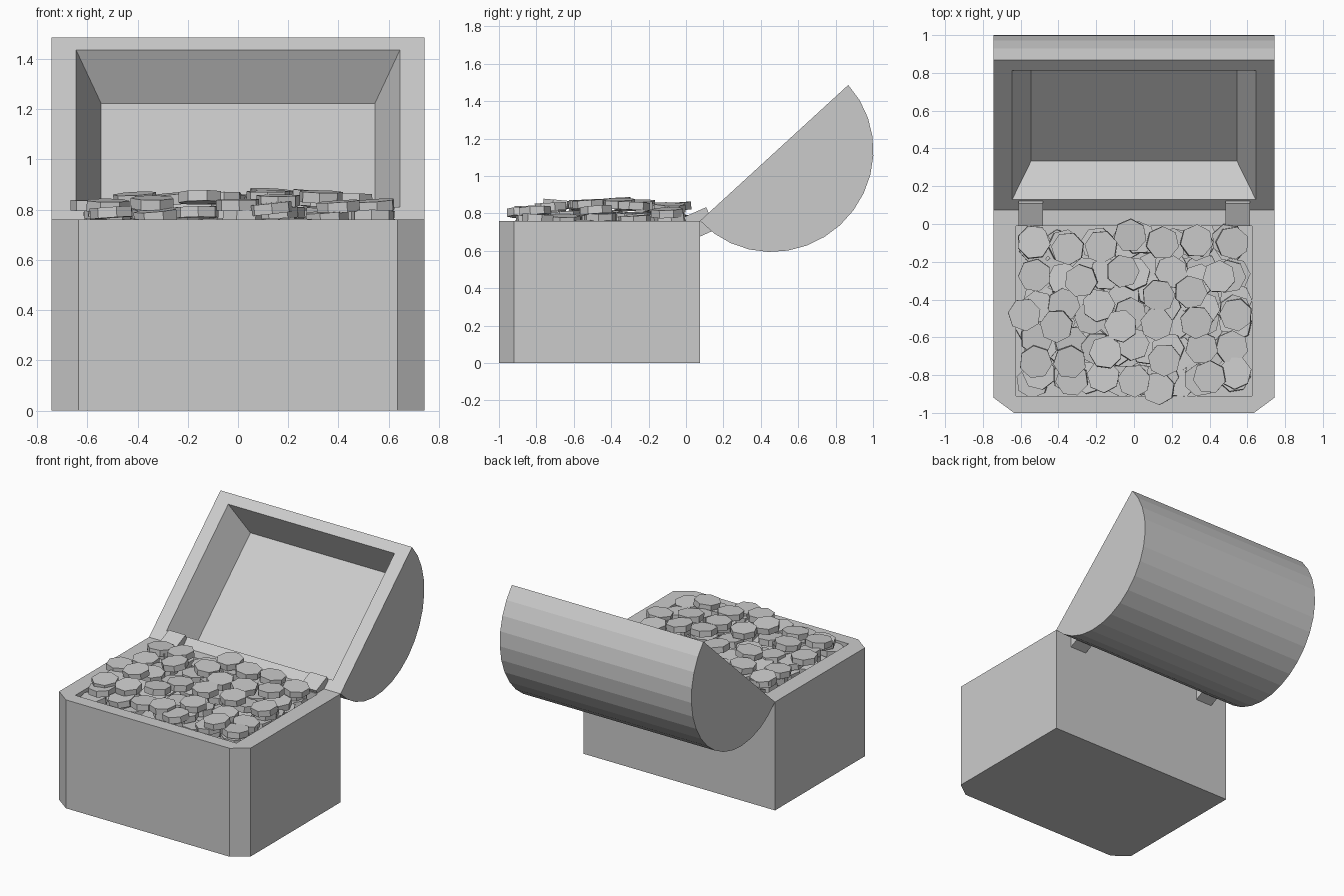
import bpy, bmesh, math, random
from mathutils import Euler, Matrix, Vector

if "Cube" in bpy.data.objects:
    bpy.data.objects.remove(bpy.data.objects["Cube"])

random.seed(4)
W = 0.743                      # half width of the chest
BACK, FRONT, RIM = 0.075, -1.0, 0.76
DEPTH = BACK - FRONT


def loft(name, a, b):
    """Closed solid between two matching point loops."""
    bm = bmesh.new()
    va = [bm.verts.new(p) for p in a]
    vb = [bm.verts.new(p) for p in b]
    bm.faces.new(va)
    bm.faces.new(vb)
    n = len(a)
    for i in range(n):
        j = (i + 1) % n
        bm.faces.new((va[i], va[j], vb[j], vb[i]))
    bmesh.ops.recalc_face_normals(bm, faces=bm.faces)
    return finish(name, bm)


def finish(name, bm):
    me = bpy.data.meshes.new(name)
    bm.to_mesh(me)
    bm.free()
    ob = bpy.data.objects.new(name, me)
    bpy.context.collection.objects.link(ob)
    return ob


def rect(hx, y0, y1, z):
    return [(-hx, y0, z), (hx, y0, z), (hx, y1, z), (-hx, y1, z)]


def carve(ob, cutter):
    m = ob.modifiers.new("hollow", 'BOOLEAN')
    m.operation, m.solver, m.object = 'DIFFERENCE', 'EXACT', cutter
    cutter.hide_render = True
    cutter.hide_set(True)


# Chest body with chamfered front corners
plan = [(-W, BACK), (-W, -0.92), (-0.635, FRONT), (0.635, FRONT), (W, -0.92), (W, BACK)]
body = loft("chest_body", [(x, y, 0) for x, y in plan], [(x, y, RIM) for x, y in plan])
carve(body, loft("body_cutter", rect(0.625, -0.91, -0.01, 0.70), rect(0.625, -0.91, -0.01, 0.9)))

# Barrel lid with a tapered hollow, modelled flat side up, then swung open
N = 16
arc = [(DEPTH / 2 * (1 - math.cos(math.pi * i / N)), -0.523 * math.sin(math.pi * i / N))
       for i in range(N + 1)]
lid = loft("lid", [(-W, y, z) for y, z in arc], [(W, y, z) for y, z in arc])
k = 0.02                       # cutter overshoot, following the taper
lid_cut = loft("lid_cutter", rect(0.545, 0.142, DEPTH - 0.142, -0.227),
               rect(0.645 + k * 0.44, 0.074 - k * 0.3, DEPTH - 0.074 + k * 0.3, k))
for ob in (lid, lid_cut):
    ob.location = (0, BACK, RIM)
    ob.rotation_euler.x = math.radians(42.5)
carve(lid, lid_cut)

# Hinge blocks
for side, x in (("left", -0.547), ("right", 0.55)):
    bm = bmesh.new()
    bmesh.ops.create_cube(bm, size=0.13)
    hinge = finish("hinge_" + side, bm)
    hinge.location = (x, 0.075, 0.747)
    hinge.rotation_euler.x = math.radians(24)

# Coin heap: a packed lower bed and a loose, domed upper layer
coins = bmesh.new()


def coin(x, y, z, tilt):
    rot = Euler((random.uniform(-tilt, tilt), random.uniform(-tilt, tilt),
                 random.uniform(0, math.pi)))
    bmesh.ops.create_cone(coins, cap_ends=True, segments=7, radius1=0.088, radius2=0.088,
                          depth=0.042, matrix=Matrix.LocRotScale(Vector((x, y, z)), rot, None))


for z, cols, rows in ((0.73, 8, 6), (0.778, 7, 5)):
    for i in range(cols):
        for j in range(rows):
            coin(-0.52 + 1.04 * i / (cols - 1) + random.uniform(-.03, .03),
                 -0.81 + 0.71 * j / (rows - 1) + random.uniform(-.03, .03),
                 z + random.uniform(-.012, .012), 0.1)

top = [(-.53, -.10), (-.35, -.13), (-.02, -.06), (.15, -.10), (.33, -.09), (.52, -.10),
       (-.28, -.30), (-.06, -.25), (.13, -.38), (.30, -.36), (.45, -.28), (.54, -.48),
       (-.58, -.48), (-.41, -.54), (-.07, -.54), (.12, -.53), (.33, -.52), (-.34, -.73),
       (-.52, -.73), (.16, -.72), (0, -.83), (.13, -.87), (.40, -.81), (-.15, -.68)]
for x, y in top:
    drop = 0.04 * (abs(x) / 0.6) ** 3 + 0.03 * (abs(y + 0.43) / 0.4) ** 3
    coin(x, y, 0.853 - drop + random.uniform(-.01, .006), 0.1)
finish("coins", coins)
